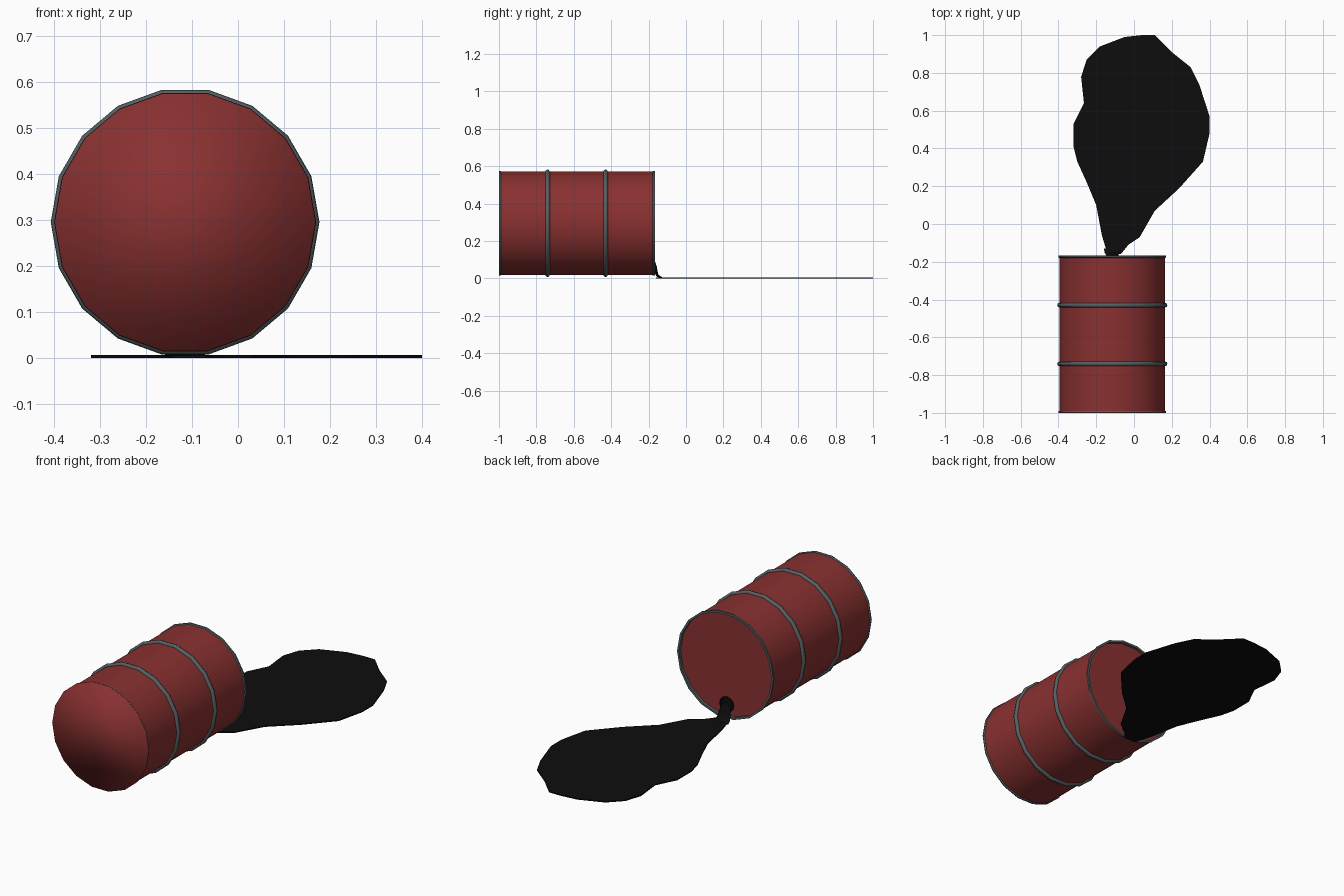
import bpy, bmesh, math
from math import sin, cos, pi
from mathutils import Vector

cube = bpy.data.objects.get("Cube")
if cube:
    bpy.data.objects.remove(cube)

CX, CZ, R, SIDES = -0.115, 0.295, 0.28, 18
FRONT, BACK = -1.0, -0.17


def material(name, rgb, rough):
    m = bpy.data.materials.new(name)
    m.use_nodes = True
    m.diffuse_color = (*rgb, 1)
    bsdf = m.node_tree.nodes["Principled BSDF"]
    bsdf.inputs["Base Color"].default_value = (*rgb, 1)
    bsdf.inputs["Roughness"].default_value = rough
    return m


red = material("barrel red", (0.25, 0.03, 0.03), 0.6)
steel = material("dull steel", (0.09, 0.115, 0.12), 0.5)
oil = material("black oil", (0.004, 0.004, 0.004), 0.5)


def finish(name, bm, mat, smooth=None):
    """Turn a bmesh into an object; smooth is None, 'all' or an angle."""
    bmesh.ops.recalc_face_normals(bm, faces=bm.faces[:])
    mesh = bpy.data.meshes.new(name)
    bm.to_mesh(mesh)
    bm.free()
    mesh.materials.append(mat)
    ob = bpy.data.objects.new(name, mesh)
    bpy.context.collection.objects.link(ob)
    if smooth == "all":
        mesh.shade_smooth()
    elif smooth:
        bpy.ops.object.select_all(action="DESELECT")
        ob.select_set(True)
        bpy.context.view_layer.objects.active = ob
        bpy.ops.object.shade_smooth_by_angle(angle=math.radians(smooth))
    return ob


def bridge(bm, a, b):
    n = len(a)
    for i in range(n):
        bm.faces.new((a[i], a[(i + 1) % n], b[(i + 1) % n], b[i]))


def revolve(name, profile, mat, smooth=None, closed=False, cap=False,
            sides=SIDES, cz=CZ):
    """Spin (radius, y) points round the lying barrel's axis."""
    bm = bmesh.new()
    loops = [[bm.verts.new((CX + r * cos(2 * pi * i / sides), y,
                            cz + r * sin(2 * pi * i / sides)))
              for i in range(sides)] for r, y in profile]
    for a, b in zip(loops, loops[1:]):
        bridge(bm, a, b)
    if closed:
        bridge(bm, loops[-1], loops[0])
    if cap:
        bm.faces.new(loops[-1])
    return finish(name, bm, mat, smooth)


def circle(r, y, minor, n=8):
    return [(r + minor * cos(2 * pi * i / n), y + minor * sin(2 * pi * i / n))
            for i in range(n)]


# Barrel shell and its two lids
revolve("barrel_shell", [(R, FRONT + 0.004), (R, BACK - 0.002)], red, 35)
revolve("front_lid", [(R + 0.004, FRONT + 0.003), (R + 0.004, FRONT)], red,
        "all", cap=True)
revolve("back_lid", [(R, BACK - 0.012), (R - 0.004, BACK - 0.012)], red,
        cap=True)

# Steel hoops and end rims
for name, y in (("front_hoop", -0.74), ("back_hoop", -0.43)):
    revolve(name, circle(R, y, 0.012), steel, 60, closed=True)
revolve("front_rim", circle(R, FRONT + 0.006, 0.005), steel, 60, closed=True)
revolve("back_rim", [(R + 0.005, BACK - 0.006), (R + 0.005, BACK + 0.003),
                     (R - 0.006, BACK + 0.003), (R - 0.006, BACK - 0.014)],
        steel, 35, closed=True)

# Open bung hole low on the back lid
revolve("bung_hole", [(0.042, BACK - 0.013), (0.042, BACK - 0.006),
                      (0.034, BACK - 0.006), (0.032, BACK - 0.01)], oil,
        cap=True, sides=12, cz=0.08)

# Stream of oil pouring over the rim: (y, z, half width, half thickness)
path = [(-0.182, 0.073, 0.028, 0.024), (-0.168, 0.057, 0.031, 0.014),
        (-0.16, 0.034, 0.035, 0.009), (-0.152, 0.014, 0.04, 0.007),
        (-0.13, 0.004, 0.045, 0.004)]
bm = bmesh.new()
rings = []
for k, (y, z, w, t) in enumerate(path):
    p, q = path[max(k - 1, 0)], path[min(k + 1, len(path) - 1)]
    d = Vector((0, q[0] - p[0], q[1] - p[1])).normalized()
    up = Vector((0, -d.z, d.y))
    rings.append([bm.verts.new(Vector((CX, y, z)) + up * t * sin(a)
                               + Vector((w * cos(a), 0, 0)))
                  for a in (2 * pi * i / 10 for i in range(10))])
for a, b in zip(rings, rings[1:]):
    bridge(bm, a, b)
bm.faces.new(rings[0])
bm.faces.new(rings[-1])
finish("oil_stream", bm, oil, 60)

# Spilled puddle outline, extruded into a thin sheet
outline = [(-.14, -.16), (-.17, -.06), (-.2, .1), (-.25, .22), (-.3, .33),
           (-.32, .41), (-.32, .53), (-.265, .64), (-.28, .78), (-.25, .87),
           (-.18, .94), (-.05, .99), (.04, 1), (.11, 1), (.2, .91),
           (.3, .83), (.345, .74), (.4, .57), (.4, .48), (.365, .33),
           (.24, .19), (.11, .07), (.03, -.07), (-.03, -.11), (-.07, -.16)]
bm = bmesh.new()
low, high = ([bm.verts.new((x, y, z)) for x, y in outline] for z in (0, 0.006))
bridge(bm, low, high)
bm.faces.new(low)
bm.faces.new(high)
finish("oil_puddle", bm, oil)
